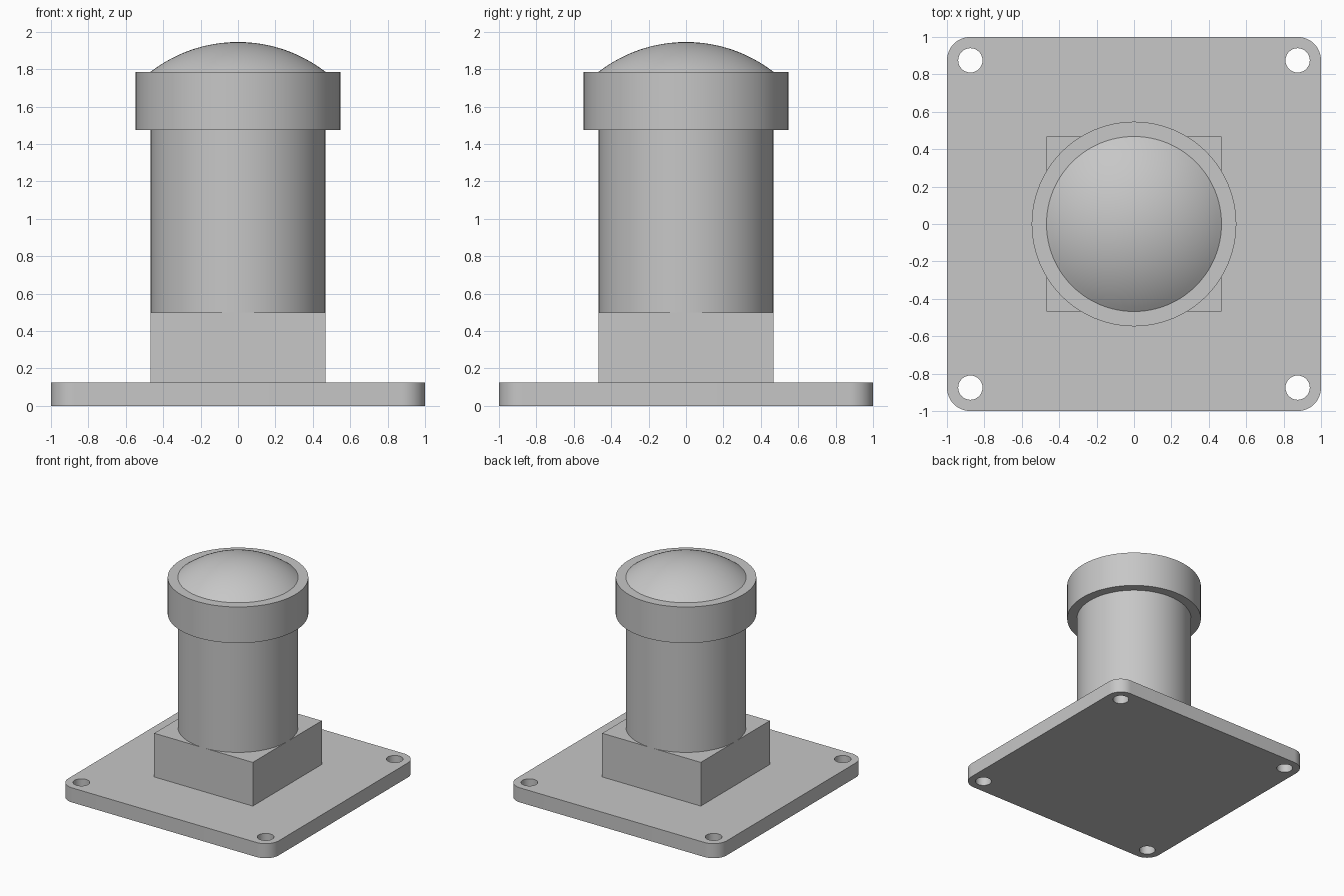
import bpy
import bmesh
from math import sin, cos, pi, asin

default_cube = bpy.data.objects.get("Cube")
if default_cube:
    bpy.data.objects.remove(default_cube, do_unlink=True)

GREY = (0.57, 0.57, 0.57, 1.0)
grey = bpy.data.materials.new("light grey")
grey.use_nodes = True
grey.diffuse_color = GREY
grey.node_tree.nodes["Principled BSDF"].inputs["Base Color"].default_value = GREY

PLATE_TOP, BLOCK_TOP, COLLAR_BASE, COLLAR_TOP, DOME_TOP = 0.125, 0.5, 1.475, 1.785, 1.945
BODY_R, COLLAR_R = 0.468, 0.547
CORNER_R, HOLE_R = 0.125, 0.065
STEPS = 96


def finish(name, bm):
    """Turn a bmesh into a shaded, coloured object."""
    bmesh.ops.remove_doubles(bm, verts=bm.verts, dist=1e-5)
    bmesh.ops.recalc_face_normals(bm, faces=bm.faces)
    mesh = bpy.data.meshes.new(name)
    bm.to_mesh(mesh)
    bm.free()
    mesh.materials.clear()
    mesh.materials.append(grey)
    obj = bpy.data.objects.new(name, mesh)
    bpy.context.collection.objects.link(obj)
    bpy.ops.object.select_all(action='DESELECT')
    obj.select_set(True)
    bpy.context.view_layer.objects.active = obj
    bpy.ops.object.shade_smooth_by_angle()
    return obj


def lathe(name, profile):
    """Spin an (r, z) profile around the z axis."""
    bm = bmesh.new()
    verts = [bm.verts.new((r, 0, z)) for r, z in profile]
    edges = [bm.edges.new(pair) for pair in zip(verts, verts[1:])]
    bmesh.ops.spin(bm, geom=verts + edges, cent=(0, 0, 0), axis=(0, 0, 1),
                   angle=2 * pi, steps=STEPS, use_merge=True)
    return finish(name, bm)


def arc(cx, cy, r, start, sweep, n):
    return [(cx + r * cos(start + sweep * i / n), cy + r * sin(start + sweep * i / n))
            for i in range(n + 1)]


# Base plate: rounded square outline with four bolt holes
corners = [(1, 1), (-1, 1), (-1, -1), (1, -1)]
centre = 1 - CORNER_R
outline = []
for k, (sx, sy) in enumerate(corners):
    outline += arc(sx * centre, sy * centre, CORNER_R, k * pi / 2, pi / 2, 12)
holes = [arc(sx * centre, sy * centre, HOLE_R, 0, 2 * pi, 32)[:-1] for sx, sy in corners]

curve = bpy.data.curves.new("plate_outline", 'CURVE')
curve.dimensions = '2D'
curve.fill_mode = 'BOTH'
curve.extrude = PLATE_TOP / 2
for loop in [outline] + holes:
    spline = curve.splines.new('POLY')
    spline.points.add(len(loop) - 1)
    for point, (x, y) in zip(spline.points, loop):
        point.co = (x, y, 0, 1)
    spline.use_cyclic_u = True
outline_obj = bpy.data.objects.new("plate_outline", curve)
bpy.context.collection.objects.link(outline_obj)
bpy.context.view_layer.update()
bm = bmesh.new()
evaluated = outline_obj.evaluated_get(bpy.context.evaluated_depsgraph_get())
bm.from_mesh(evaluated.to_mesh())
evaluated.to_mesh_clear()
bpy.data.objects.remove(outline_obj, do_unlink=True)
bmesh.ops.translate(bm, verts=bm.verts, vec=(0, 0, PLATE_TOP / 2))
finish("base_plate", bm)

# Square block standing on the plate
bm = bmesh.new()
bmesh.ops.create_cube(bm, size=1)
bmesh.ops.scale(bm, verts=bm.verts, vec=(2 * BODY_R, 2 * BODY_R, BLOCK_TOP - PLATE_TOP))
bmesh.ops.translate(bm, verts=bm.verts, vec=(0, 0, (BLOCK_TOP + PLATE_TOP) / 2))
finish("square_block", bm)

# Round column and wider collar
for name, r, low, high in (("column", BODY_R, BLOCK_TOP, COLLAR_BASE),
                           ("collar", COLLAR_R, COLLAR_BASE, COLLAR_TOP)):
    lathe(name, [(0, low), (r, low), (r, high), (0, high)])

# Shallow spherical dome on the collar
rise = DOME_TOP - COLLAR_TOP
sphere_r = (BODY_R ** 2 + rise ** 2) / (2 * rise)
half = asin(BODY_R / sphere_r)
lathe("dome", [(sphere_r * sin(half * (1 - i / 16)),
                DOME_TOP - sphere_r * (1 - cos(half * (1 - i / 16)))) for i in range(17)])
